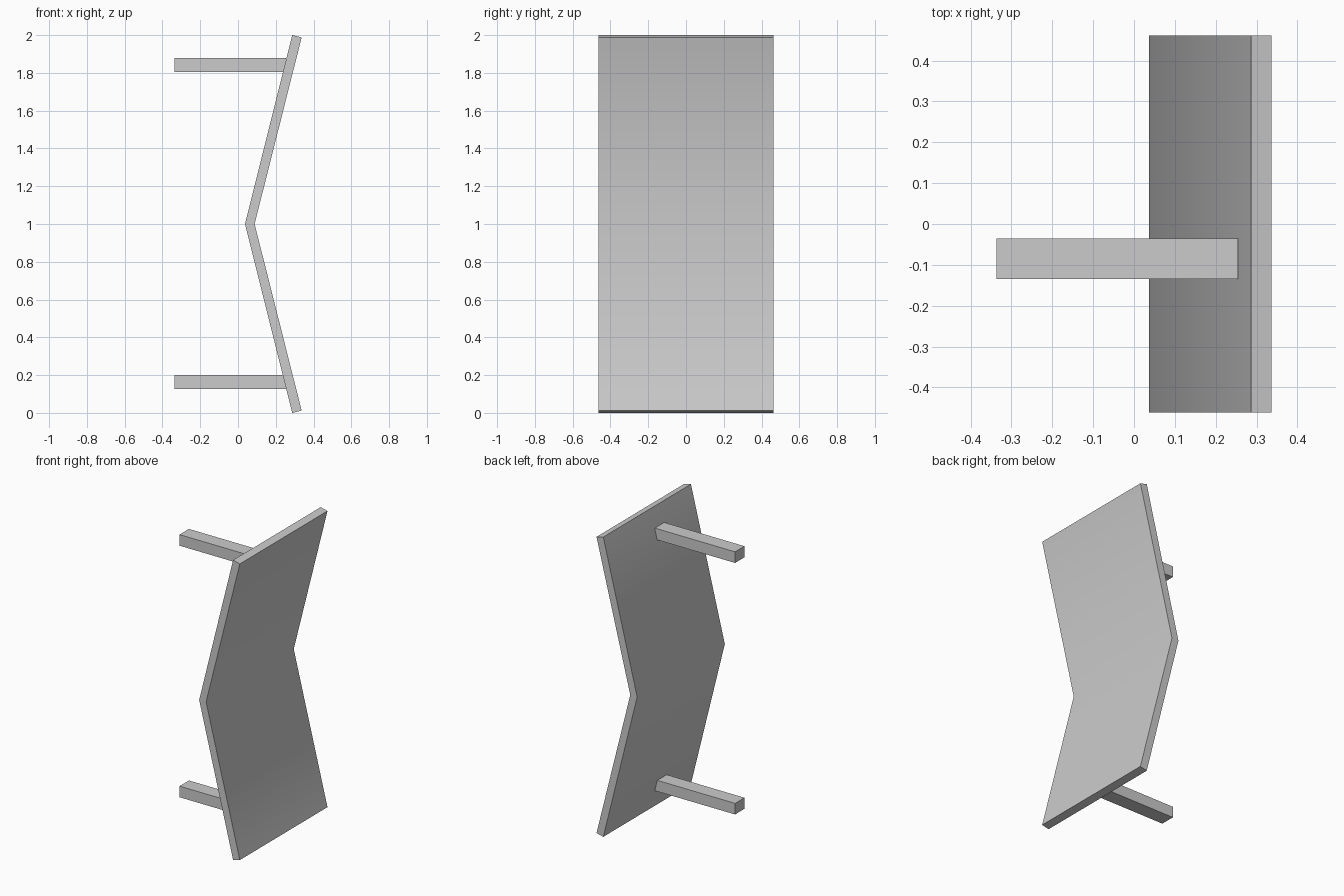
import bpy
import bmesh
import math

cube = bpy.data.objects.get("Cube")
if cube:
    bpy.data.objects.remove(cube, do_unlink=True)

grey = bpy.data.materials.new("plain_grey")
grey.use_nodes = True
colour = (0.6, 0.6, 0.6, 1.0)
grey.diffuse_color = colour
grey.node_tree.nodes["Principled BSDF"].inputs["Base Color"].default_value = colour


def extruded_profile(name, points, y0, y1):
    """Extrude a closed x-z outline along y."""
    bm = bmesh.new()
    face = bm.faces.new([bm.verts.new((x, y0, z)) for x, z in points])
    result = bmesh.ops.extrude_face_region(bm, geom=[face])
    moved = [v for v in result["geom"] if isinstance(v, bmesh.types.BMVert)]
    bmesh.ops.translate(bm, verts=moved, vec=(0, y1 - y0, 0))
    bmesh.ops.recalc_face_normals(bm, faces=bm.faces)
    mesh = bpy.data.meshes.new(name)
    bm.to_mesh(mesh)
    bm.free()
    mesh.materials.append(grey)
    obj = bpy.data.objects.new(name, mesh)
    bpy.context.collection.objects.link(obj)
    return obj


# Bent panel, smooth across the shallow fold
outline = [(0.287, 0), (0.337, 0.012), (0.088, 1), (0.337, 1.988), (0.287, 2), (0.037, 1)]
panel = extruded_profile("bent_panel", outline, -0.462, 0.462)
bpy.ops.object.select_all(action="DESELECT")
panel.select_set(True)
bpy.context.view_layer.objects.active = panel
bpy.ops.object.shade_smooth_by_angle(angle=math.radians(35))

# Horizontal support bars meeting the panel
for name, z0, z1 in (("lower_bar", 0.126, 0.2), ("upper_bar", 1.804, 1.878)):
    bar = [(-0.337, z0), (0.255, z0), (0.255, z1), (-0.337, z1)]
    extruded_profile(name, bar, -0.135, -0.036)
